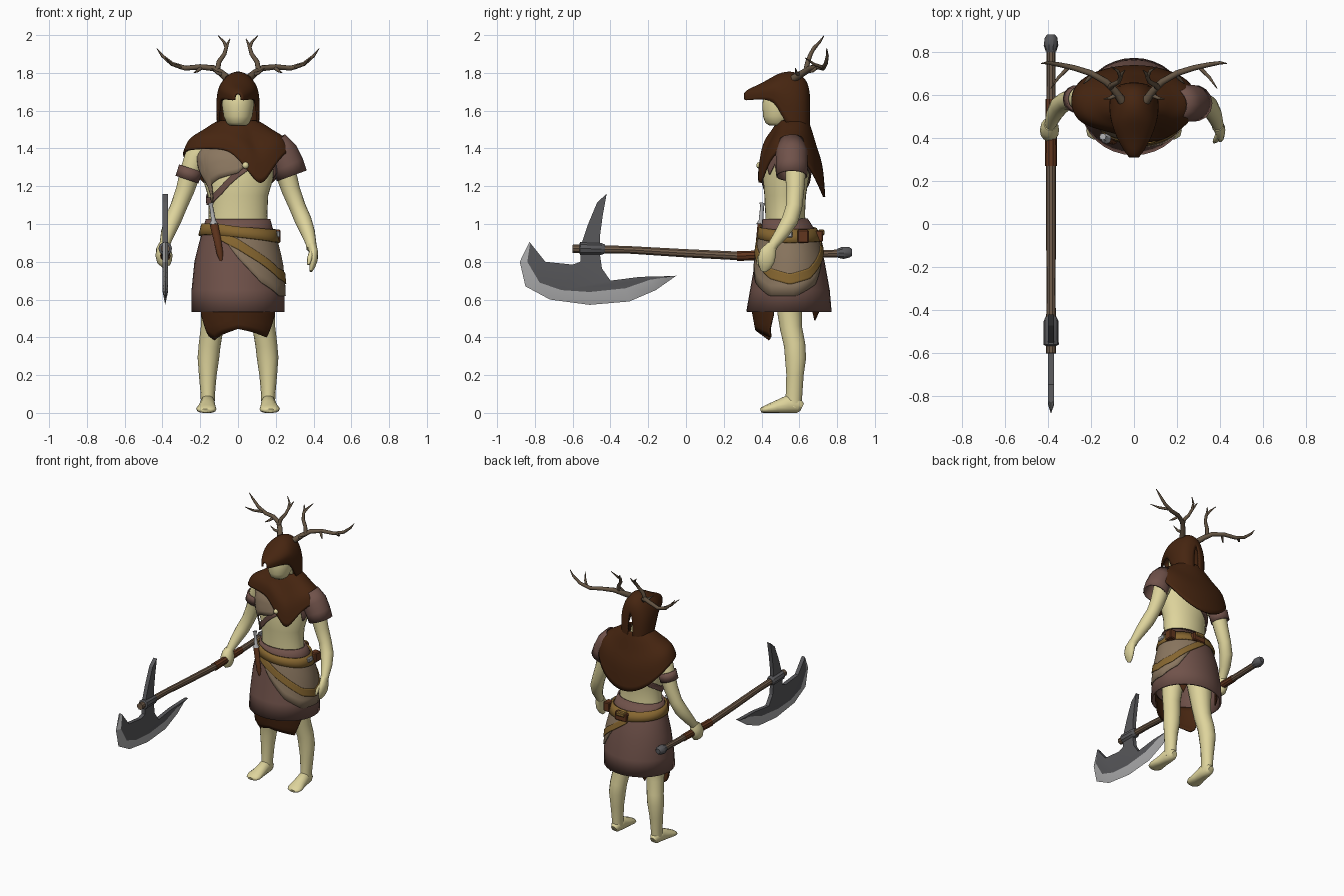
import bpy, bmesh, math
from mathutils import Vector


def mat(name, r, g, b):
    m = bpy.data.materials.new(name)
    m.diffuse_color = [((c / 255 + .055) / 1.055) ** 2.4 for c in (r, g, b)] + [1]
    return m


SKIN = mat("pale_skin", 222, 212, 156)
HIDE = mat("dark_brown_hide", 70, 37, 16)
MAUVE = mat("mauve_cloth", 112, 82, 74)
TAN = mat("tan_cloth", 138, 118, 95)
OCHRE = mat("ochre_leather", 134, 102, 48)
WOOD = mat("shaft_wood", 112, 92, 74)
GRIP = mat("grip_leather", 98, 54, 30)
IRON = mat("dark_iron", 88, 88, 91)
STEEL = mat("light_steel", 172, 172, 173)
HORN = mat("antler_horn", 102, 86, 68)


def finish(name, bm, mats, mirror=False, thick=0, subsurf=0, angle=50):
    bmesh.ops.recalc_face_normals(bm, faces=bm.faces)
    me = bpy.data.meshes.new(name)
    bm.to_mesh(me)
    bm.free()
    ob = bpy.data.objects.new(name, me)
    bpy.context.collection.objects.link(ob)
    for m in mats:
        me.materials.append(m)
    if subsurf:
        ob.modifiers.new("sub", 'SUBSURF').levels = subsurf
        ob.modifiers["sub"].render_levels = subsurf
    if thick:
        s = ob.modifiers.new("solid", 'SOLIDIFY')
        s.thickness, s.offset = thick, 0
    if mirror:
        ob.modifiers.new("mirror", 'MIRROR')
    bpy.ops.object.select_all(action='DESELECT')
    bpy.context.view_layer.objects.active = ob
    ob.select_set(True)
    bpy.ops.object.shade_smooth_by_angle(angle=math.radians(angle))
    return ob


def skin_rows(rows, closed, caps):
    bm = bmesh.new()
    vs = [[bm.verts.new(p) for p in r] for r in rows]
    n = len(rows[0])
    for a, b in zip(vs, vs[1:]):
        for i in range(n if closed else n - 1):
            j = (i + 1) % n
            bm.faces.new((a[i], a[j], b[j], b[i]))
    if caps:
        bm.faces.new(vs[0])
        bm.faces.new(vs[-1])
    return bm


def tube(name, m, pts, n=14, caps=True, ref=(1, 0, 0), floor=None, **kw):
    """Tube along pts (x, y, z, radius[, second radius])."""
    P = [Vector(p[:3]) for p in pts]
    rows = []
    for i, p in enumerate(pts):
        t = (P[min(i + 1, len(P) - 1)] - P[max(i - 1, 0)]).normalized()
        r = Vector(ref)
        u = (r - t * r.dot(t)).normalized()
        v = t.cross(u)
        row = []
        for k in range(n):
            a = math.tau * k / n
            q = P[i] + u * p[3] * math.cos(a) + v * p[-1] * math.sin(a)
            if floor is not None:
                q.z = max(q.z, floor)
            row.append(q)
        rows.append(row)
    return finish(name, skin_rows(rows, True, caps), [m], **kw)


def lerp_table(tab, x):
    """Piecewise linear lookup in rows sorted by their first entry."""
    if x <= tab[0][0]:
        return tab[0][1:]
    for a, b in zip(tab, tab[1:]):
        if x <= b[0]:
            f = (x - a[0]) / (b[0] - a[0])
            return [p + (q - p) * f for p, q in zip(a[1:], b[1:])]
    return tab[-1][1:]


def loft(name, m, prof, n=32, caps=True, **kw):
    """Stack of horizontal ellipses (z, rx, ry, cy)."""
    rows = [[(rx * math.sin(math.tau * k / n), cy - ry * math.cos(math.tau * k / n), z)
             for k in range(n)] for z, rx, ry, cy in prof]
    return finish(name, skin_rows(rows, True, caps), [m], **kw)


def drape(name, m, prof, pts, off, thick=.008, steps=56, rows=6):
    """Cloth lying on a lofted profile; pts are (degrees from front, top z, bottom z)."""
    a0, a1 = pts[0][0], pts[-1][0]
    grid = []
    for j in range(rows + 1):
        row = []
        for i in range(steps + 1):
            d = a0 + (a1 - a0) * i / steps
            top, bot = lerp_table(pts, d)
            z = top + (bot - top) * j / rows
            rx, ry, cy = lerp_table(prof, z)
            a = math.radians(d)
            row.append(((rx + off) * math.sin(a), cy - (ry + off) * math.cos(a), z))
        grid.append(row)
    return finish(name, skin_rows(grid, False, False), [m], thick=thick)


def box(name, m, c, s):
    bm = bmesh.new()
    bmesh.ops.create_cube(bm, size=1)
    for v in bm.verts:
        v.co = Vector([c[i] + v.co[i] * s[i] for i in range(3)])
    bmesh.ops.bevel(bm, geom=bm.edges[:], offset=.006, segments=1, affect='EDGES')
    return finish(name, bm, [m], angle=30)


# body
TORSO = [(.93, .165, .11, .53), (1.05, .155, .105, .525), (1.15, .16, .11, .525), (1.27, .195, .125, .53),
         (1.36, .205, .12, .545), (1.42, .17, .09, .56), (1.46, .08, .06, .565)]
loft("torso", SKIN, TORSO)
loft("neck", SKIN, [(1.42, .065, .06, .565), (1.56, .055, .055, .54)])
loft("head", SKIN, [(1.522, .045, .045, .485), (1.535, .06, .065, .485), (1.57, .076, .082, .49),
                    (1.63, .085, .093, .497), (1.69, .08, .088, .5), (1.73, .05, .06, .51)])
tube("arms", SKIN, [(.18, .565, 1.41, .05), (.22, .575, 1.36, .062), (.25, .58, 1.28, .056), (.28, .578, 1.18, .049),
                    (.315, .572, 1.09, .044), (.345, .55, 1.02, .045), (.37, .51, .955, .038),
                    (.387, .465, .895, .028), (.39, .45, .87, .028)], mirror=True)
tube("legs", SKIN, [(.1, .545, .92, .09), (.115, .545, .7, .085), (.13, .55, .52, .066), (.137, .556, .45, .06),
                    (.15, .575, .36, .058), (.157, .58, .29, .057), (.16, .577, .2, .047),
                    (.16, .572, .1, .038, .045), (.16, .568, .03, .036, .043)], mirror=True)
tube("feet", SKIN, [(.16, .615, .03, .022, .022), (.16, .595, .04, .034, .042), (.161, .54, .045, .04, .05),
                    (.164, .48, .03, .046, .036), (.168, .43, .02, .054, .024), (.17, .405, .015, .045, .016),
                    (.17, .395, .012, .025, .01)], floor=0, mirror=True)
# hands
tube("open_hand", SKIN, [(.39, .455, .89, .026), (.4, .435, .85, .024, .045), (.4, .425, .81, .022, .046),
                         (.393, .418, .775, .016, .035), (.385, .41, .75, .008, .015)])
tube("open_thumb", SKIN, [(.395, .42, .86, .016), (.38, .39, .82, .014), (.372, .38, .785, .007)], n=8)
tube("gripping_hand", SKIN, [(-.39, .46, .895, .028), (-.395, .45, .87, .038, .045), (-.392, .435, .835, .045, .055),
                             (-.388, .43, .8, .04, .045), (-.38, .43, .775, .02, .025)])

# skirt and the cloths wrapped over it
SKIRT = [(.535, .24, .22, .545), (.65, .24, .205, .55), (.8, .225, .178, .55), (.9, .2, .157, .545),
         (.97, .18, .135, .54), (1.025, .165, .115, .525)]
loft("skirt", MAUVE, SKIRT, caps=False, thick=.012)
drape("tan_hip_panel", TAN, SKIRT, [(-20, .95, .92), (0, .95, .82), (30, .95, .69), (60, .95, .62),
                                    (100, .95, .62), (130, .95, .68), (155, .95, .82), (170, .95, .92)], .009)
drape("hip_sash", OCHRE, SKIRT, [(-40, .98, .94), (0, .92, .865), (30, .845, .79), (60, .765, .71), (90, .735, .68),
                                 (120, .765, .71), (150, .85, .8), (185, .95, .9)], .015)
drape("belt", OCHRE, SKIRT, [(-180, .975, .91), (-90, 1, .94), (-40, 1.005, .945), (0, .985, .93),
                             (60, .97, .905), (90, .97, .9), (180, .975, .91)], .016, thick=.012, rows=2)
UNDER = [(.38, .19, .13, .545), (.44, .205, .175, .545), (.55, .215, .195, .545)]
drape("ragged_loincloth", HIDE, UNDER, [(-65, .6, .52), (-52, .6, .41), (-40, .6, .385), (-25, .6, .415), (0, .6, .445),
                                        (20, .6, .43), (40, .6, .41), (50, .6, .4), (65, .6, .52)], 0)
for k, d in enumerate((138, -138)):
    drape("rear_tatter_%d" % k, HIDE, UNDER, [(d - 9, .6, .55), (d, .6, .49), (d + 9, .6, .56)], 0, steps=8)
# belt gear
box("back_pouch", GRIP, (.03, .705, .935), (.1, .04, .06))
box("back_pouch_flap", OCHRE, (.03, .715, .955), (.07, .035, .03))
box("side_pouch", GRIP, (.2, .62, .935), (.05, .06, .07))
box("side_buckle", STEEL, (.212, .54, .945), (.02, .05, .035))
tube("dagger_sheath", GRIP, [(-.128, .395, 1.0, .022, .016), (-.11, .385, .92, .02, .014), (-.095, .38, .84, .017, .012),
                             (-.09, .38, .805, .006, .006)], n=8)
tube("dagger_handle", STEEL, [(-.145, .405, 1.11, .016), (-.142, .403, 1.095, .01), (-.13, .397, 1.02, .012),
                              (-.129, .396, 1.0, .024)], n=8)

# chest cloths
drape("tan_chest_cloth", TAN, TORSO, [(-80, 1.41, 1.31), (-64, 1.42, 1.23), (-57, 1.42, 1.2), (-53, 1.42, 1.08),
                                      (-47, 1.42, 1.21), (-30, 1.42, 1.24), (0, 1.42, 1.27), (18, 1.42, 1.33)], .014)
drape("chest_strap", MAUVE, TORSO, [(-220, 1.35, 1.31), (-180, 1.27, 1.23), (-130, 1.19, 1.15), (-90, 1.14, 1.1),
                                    (-60, 1.14, 1.1), (-30, 1.2, 1.16), (0, 1.29, 1.245), (30, 1.36, 1.32),
                                    (60, 1.4, 1.36)], .006)
drape("side_rags", MAUVE, TORSO, [(35, 1.4, 1.32), (50, 1.4, 1.26), (60, 1.4, 1.32), (72, 1.4, 1.24),
                                  (88, 1.4, 1.29), (100, 1.4, 1.23), (120, 1.4, 1.33)], .01)
tube("shoulder_sleeve", MAUVE, [(.19, .555, 1.43, .07), (.235, .56, 1.37, .083), (.265, .56, 1.31, .082),
                                (.285, .56, 1.255, .08)], caps=False, thick=.008)
tube("arm_band", MAUVE, [(-.25, .58, 1.295, .061), (-.27, .58, 1.235, .06)], caps=False, thick=.008)
bm = bmesh.new()
bmesh.ops.create_uvsphere(bm, u_segments=12, v_segments=8, radius=.018)
bmesh.ops.translate(bm, verts=bm.verts, vec=(.04, .39, 1.31))
finish("bone_button", bm, [SKIN])

# shoulder cape: neck ring blended to an uneven hem
HEM = [(.01, .395, 1.335), (.07, .385, 1.26), (.125, .39, 1.19), (.18, .42, 1.29), (.25, .47, 1.385), (.29, .54, 1.385),
       (.285, .62, 1.35), (.23, .68, 1.26), (.13, .72, 1.17), (0, .737, 1.13), (-.13, .72, 1.17), (-.23, .68, 1.26),
       (-.285, .62, 1.35), (-.29, .54, 1.385), (-.25, .47, 1.395), (-.15, .44, 1.4), (-.05, .415, 1.395)]
rows = []
for h, v in ((0, 0), (.22, .13), (.47, .33), (.72, .48), (.9, .66), (1, 1)):
    row = []
    for x, y, z in HEM:
        a = math.atan2(x / .29, (.56 - y) / .17)
        p = Vector((.1 * math.sin(a), .57 - .075 * math.cos(a), 1.545))
        row.append((p.x + (x - p.x) * h, p.y + (y - p.y) * h, p.z + (z - p.z) * v))
    rows.append(row)
finish("shoulder_cape", skin_rows(rows, True, False), [HIDE], thick=.012, subsurf=2)

# beaked hood: arches running from the beak to the back of the head
rows = []
for y, top, bot, w in ((.312, 1.69, 1.655, .018), (.33, 1.708, 1.655, .035), (.37, 1.725, 1.66, .062),
                       (.42, 1.75, 1.66, .088), (.47, 1.78, 1.65, .105), (.505, 1.797, 1.58, .114),
                       (.55, 1.805, 1.5, .118), (.59, 1.795, 1.48, .113), (.625, 1.77, 1.48, .095),
                       (.645, 1.73, 1.48, .065), (.65, 1.68, 1.49, .02)):
    rows.append([(w * math.cos(math.pi * k / 16) * (.9 + .1 * min(1, math.sin(math.pi * k / 16) * 3)), y,
                  bot + (top - bot) * math.sin(math.pi * k / 16) ** .65) for k in range(17)])
finish("hood", skin_rows(rows, False, False), [HIDE], thick=.012, subsurf=1)

# antlers
ANTLER = {
    "antler_beam": [(.055, .57, 1.77, .021), (.09, .62, 1.8, .018), (.13, .66, 1.825, .016), (.2, .7, 1.832, .014),
                    (.28, .725, 1.825, .013), (.35, .74, 1.848, .011), (.4, .748, 1.89, .008), (.43, .745, 1.93, .002)],
    "antler_stem": [(.11, .635, 1.812, .014), (.1, .645, 1.86, .013), (.072, .66, 1.9, .011), (.062, .68, 1.935, .01),
                    (.075, .71, 1.965, .007), (.105, .73, 1.997, .002)],
    "antler_stem_tine": [(.062, .68, 1.93, .009), (.055, .7, 1.955, .007), (.042, .715, 1.98, .002)],
    "antler_front_tine": [(.3, .73, 1.828, .01), (.35, .68, 1.845, .008), (.385, .63, 1.88, .002)],
    "antler_low_tine": [(.19, .695, 1.83, .01), (.215, .67, 1.81, .008), (.235, .65, 1.8, .002)],
    "antler_brow_tine": [(.08, .6, 1.79, .012), (.11, .585, 1.8, .008), (.14, .58, 1.825, .002)]}
for name, pts in ANTLER.items():
    tube(name, HORN, pts, n=8, ref=(0, 1, 0), mirror=True)

# great axe: shaft, grip, butt cap, socket
AX = -.385


def axe_tube(name, m, pts, n=10):
    tube(name, m, [(AX, y, z, r) for y, z, r in pts], n=n, angle=30)


axe_tube("axe_shaft", WOOD, [(.83, .845, .021), (.55, .836, .022), (.3, .83, .024), (0, .845, .023),
                             (-.3, .863, .021), (-.6, .87, .024)])
axe_tube("axe_grip", GRIP, [(.58, .837, .025), (.27, .831, .028)])
axe_tube("axe_butt_cap", IRON, [(.88, .85, .018), (.865, .85, .029), (.83, .847, .034), (.8, .845, .024)])
axe_tube("axe_socket", IRON, [(-.43, .868, .025), (-.45, .868, .034), (-.56, .87, .036), (-.565, .87, .026)])
# axe blade: dark plate with a bevelled light cutting edge
INNER = [(-.825, .9), (-.84, .8), (-.775, .69), (-.66, .65), (-.51, .64), (-.32, .66), (-.19, .705), (-.055, .725)]
OUTER = [(-.828, .907), (-.88, .8), (-.85, .67), (-.72, .6), (-.51, .572), (-.3, .59), (-.16, .65), (-.05, .727)]
REST = [(-.245, .72), (-.4, .7), (-.445, .765), (-.455, .835), (-.455, .94), (-.44, 1.05), (-.42, 1.16),
        (-.47, 1.115), (-.52, .995), (-.555, .89), (-.56, .8), (-.6, .785), (-.745, .8)]
bm = bmesh.new()
sides = [[bm.verts.new((AX + s * .014, y, z)) for y, z in INNER + REST] for s in (-1, 1)]
edge = [bm.verts.new((AX, y, z)) for y, z in OUTER]
n, k = len(INNER + REST), len(INNER)
for side in sides:
    bm.faces.new(side)
    for i in range(k - 1):
        bm.faces.new((side[i], side[i + 1], edge[i + 1], edge[i])).material_index = 1
for i in range(k - 1, n):
    j = (i + 1) % n
    bm.faces.new((sides[0][i], sides[0][j], sides[1][j], sides[1][i]))
for i in (0, k - 1):
    bm.faces.new((sides[0][i], sides[1][i], edge[i])).material_index = 1
finish("axe_blade", bm, [IRON, STEEL], angle=15)
